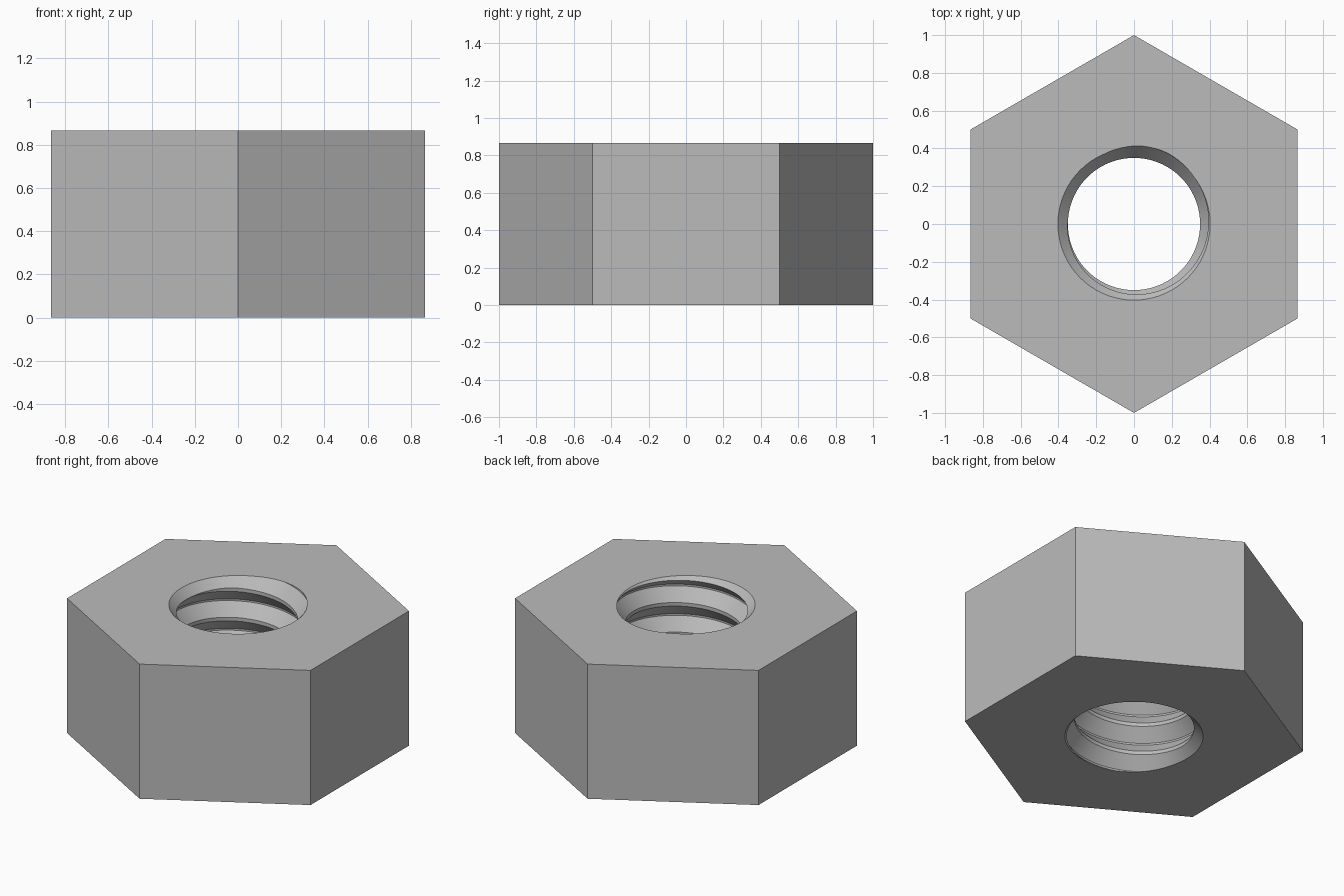
import bpy, bmesh, math
from mathutils import Vector

HEIGHT = 0.866
MINOR, MAJOR, RIM = 0.35, 0.415, 0.403
PITCH, SEGS = 0.19, 72
ROOT_ANGLE = math.radians(75)   # where the thread root meets the top face

if "Cube" in bpy.data.objects:
    bpy.data.objects.remove(bpy.data.objects["Cube"], do_unlink=True)

steel = bpy.data.materials.new("grey steel")
steel.use_nodes = True
colour = (0.5, 0.5, 0.5, 1)
steel.diffuse_color = colour
steel.node_tree.nodes["Principled BSDF"].inputs["Base Color"].default_value = colour


def make_object(name, bm):
    bmesh.ops.recalc_face_normals(bm, faces=bm.faces)
    mesh = bpy.data.meshes.new(name)
    bm.to_mesh(mesh)
    bm.free()
    mesh.materials.append(steel)
    obj = bpy.data.objects.new(name, mesh)
    bpy.context.collection.objects.link(obj)
    return obj


def thread_cutter():
    """Solid screw: one long helical strip, each turn sharing its edge with the next."""
    bm = bmesh.new()
    profile = [(0.0, MAJOR), (0.06, MAJOR), (0.47, MINOR), (0.59, MINOR)]
    turns = math.ceil(HEIGHT / PITCH) + 4
    steps = turns * SEGS
    start = HEIGHT - PITCH * (turns - 2) - 0.03 * PITCH
    columns = []
    for i in range(steps + 1):
        angle = ROOT_ANGLE + 2 * math.pi * i / SEGS
        columns.append([bm.verts.new((r * math.cos(angle), r * math.sin(angle),
                                      start + PITCH * (i / SEGS + t)))
                        for t, r in profile])
    for i in range(steps - SEGS):
        a = columns[i] + [columns[i + SEGS][0]]
        b = columns[i + 1] + [columns[i + SEGS + 1][0]]
        for k in range(len(profile)):
            bm.faces.new((a[k], b[k], b[k + 1], a[k + 1]))
    # Drop unused points, then fan each open end to the axis
    bmesh.ops.delete(bm, geom=[v for v in bm.verts if not v.link_faces], context='VERTS')
    boundary = [e for e in bm.edges if e.is_boundary]
    middle = HEIGHT / 2
    for top in (False, True):
        ring = [e for e in boundary if (e.verts[0].co.z > middle) == top]
        z = sum(e.verts[0].co.z for e in ring) / len(ring)
        centre = bm.verts.new(Vector((0, 0, z)))
        for e in ring:
            bm.faces.new((e.verts[0], e.verts[1], centre))
    return make_object("thread_cutter", bm)


def countersink(name, z, direction):
    """Cone that bevels the mouth of the hole at 45 degrees."""
    bm = bmesh.new()
    reach = 0.1
    rings = []
    for r, h in ((RIM + reach, reach), (RIM - 0.2, -0.2)):
        rings.append([bm.verts.new((r * math.cos(2 * math.pi * i / SEGS),
                                    r * math.sin(2 * math.pi * i / SEGS),
                                    z + direction * h)) for i in range(SEGS)])
    for i in range(SEGS):
        j = (i + 1) % SEGS
        bm.faces.new((rings[0][i], rings[0][j], rings[1][j], rings[1][i]))
    for ring in rings:
        bm.faces.new(ring)
    return make_object(name, bm)


# Hexagonal body, corners toward front and back
bm = bmesh.new()
base = bm.faces.new([bm.verts.new((math.sin(math.pi / 3 * i), math.cos(math.pi / 3 * i), 0))
                     for i in range(6)])
wall = bmesh.ops.extrude_face_region(bm, geom=[base])
bmesh.ops.translate(bm, vec=(0, 0, HEIGHT),
                    verts=[v for v in wall["geom"] if isinstance(v, bmesh.types.BMVert)])
nut = make_object("hex_nut_body", bm)

# Cut the threaded hole and both bevelled mouths
bpy.ops.object.select_all(action='DESELECT')
bpy.context.view_layer.objects.active = nut
nut.select_set(True)
for cutter in (thread_cutter(),
               countersink("top_countersink", HEIGHT, 1),
               countersink("bottom_countersink", 0, -1)):
    cutter.hide_render = True
    mod = nut.modifiers.new(cutter.name, 'BOOLEAN')
    mod.operation = 'DIFFERENCE'
    mod.solver = 'EXACT'
    mod.object = cutter
    bpy.ops.object.modifier_apply(modifier=mod.name)
    bpy.data.objects.remove(cutter, do_unlink=True)

bpy.ops.object.shade_smooth_by_angle(angle=math.radians(25))
